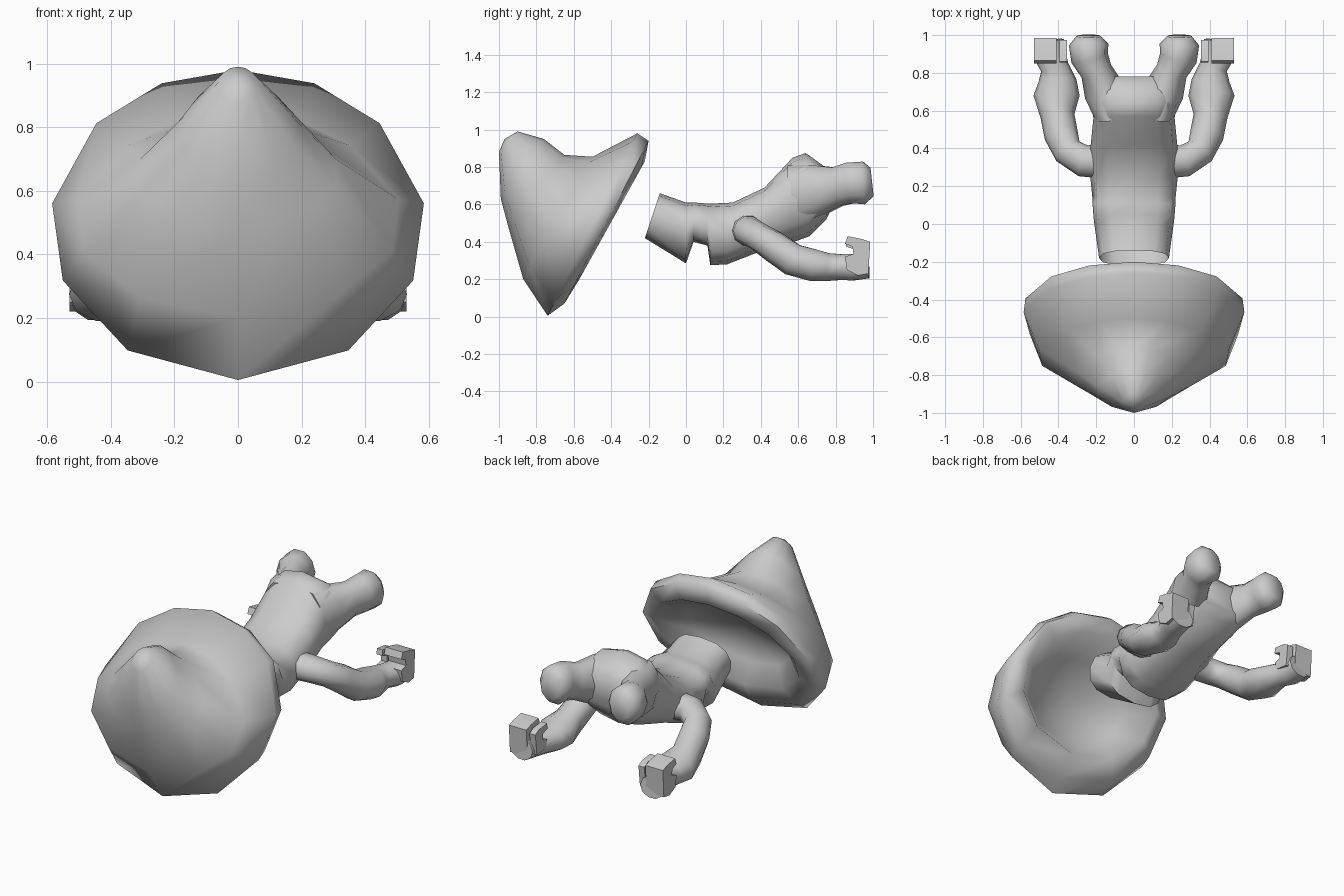
import bpy
import bmesh
from math import sin, cos, pi, radians
from mathutils import Vector

if "Cube" in bpy.data.objects:
    bpy.data.objects.remove(bpy.data.objects["Cube"], do_unlink=True)

GREY = (0.6, 0.6, 0.6, 1)
mat = bpy.data.materials.new("plain_grey")
mat.use_nodes = True
mat.diffuse_color = GREY
mat.node_tree.nodes["Principled BSDF"].inputs["Base Color"].default_value = GREY


def finish(name, bm, angle):
    bmesh.ops.recalc_face_normals(bm, faces=bm.faces)
    mesh = bpy.data.meshes.new(name)
    bm.to_mesh(mesh)
    bm.free()
    mesh.materials.append(mat)
    obj = bpy.data.objects.new(name, mesh)
    bpy.context.collection.objects.link(obj)
    bpy.ops.object.select_all(action='DESELECT')
    obj.select_set(True)
    bpy.context.view_layer.objects.active = obj
    bpy.ops.object.shade_smooth_by_angle(angle=radians(angle))
    return obj


def loft(name, rings, start="flat", end="flat", angle=70):
    """Skin a row of rings; each end is flat, open, or drawn to a point."""
    bm = bmesh.new()
    loops = [[bm.verts.new(p) for p in ring] for ring in rings]
    n = len(loops[0])
    for a, b in zip(loops, loops[1:]):
        for i in range(n):
            j = (i + 1) % n
            bm.faces.new((a[i], a[j], b[j], b[i]))
    for loop, tip in ((loops[0], start), (loops[-1], end)):
        if tip == "flat":
            bm.faces.new(loop)
        elif tip != "open":
            v = bm.verts.new(tip)
            for i in range(n):
                bm.faces.new((loop[i], loop[(i + 1) % n], v))
    return finish(name, bm, angle)


def slant_ring(top_y, top_z, low_y, low_z, width, angles, egg=0.0, power=1.0):
    """Oval ring spanning a top and a bottom point.
    egg narrows the upper half; power < 1 squares the oval."""
    pts = []
    for deg in angles:
        c, s = cos(radians(deg)), sin(radians(deg))
        k = abs(c) ** power * (1 if c > 0 else -1)
        x = width * abs(s) ** power * (1 if s > 0 else -1) * (1 - egg * max(c, 0))
        pts.append((x, (top_y + low_y) / 2 + k * (top_y - low_y) / 2,
                    (top_z + low_z) / 2 + k * (top_z - low_z) / 2))
    return pts


def limb(name, path, side, sides=10):
    """Tube along points of (x, y, z, width radius, height radius)."""
    rings = []
    pts = [Vector((p[0] * side, p[1], p[2])) for p in path]
    for i, p in enumerate(pts):
        tangent = (pts[min(i + 1, len(pts) - 1)] - pts[max(i - 1, 0)]).normalized()
        across = tangent.cross(Vector((0, 0, 1))).normalized()
        up = across.cross(tangent)
        rings.append([p + across * path[i][3] * cos(2 * pi * k / sides)
                      + up * path[i][4] * sin(2 * pi * k / sides) for k in range(sides)])
    return loft(name, rings)


def slab(name, profile, x0, x1, side):
    """Side profile in y, z extruded across x."""
    bm = bmesh.new()
    face = bm.faces.new([bm.verts.new((x0 * side, y, z)) for y, z in profile])
    out = bmesh.ops.extrude_face_region(bm, geom=[face])["geom"]
    verts = [g for g in out if isinstance(g, bmesh.types.BMVert)]
    bmesh.ops.translate(bm, verts=verts, vec=((x1 - x0) * side, 0, 0))
    return finish(name, bm, 50)


# Hat: narrow crown, swept brim, rolled lip, shallow hollow underside
half = [0, 24, 49, 82, 111, 144, 180]
around = half + [360 - a for a in half[-2:0:-1]]
hat_rings = [
    (-0.90, 0.99, -1.00, 0.88, 0.06, 0),
    (-0.76, 0.95, -0.99, 0.63, 0.20, 0.25),
    (-0.65, 0.865, -0.95, 0.48, 0.33, 0.42),
    (-0.50, 0.855, -0.87, 0.20, 0.52, 0.15),
    (-0.26, 0.98, -0.74, 0.005, 0.59, 0),
    (-0.20, 0.94, -0.65, 0.07, 0.58, 0),
    (-0.22, 0.83, -0.57, 0.20, 0.49, 0),
    (-0.40, 0.73, -0.65, 0.31, 0.34, 0),
]
loft("hat", [slant_ring(*r[:5], around, r[5]) for r in hat_rings],
     (0, -0.97, 0.95), (0, -0.59, 0.54))

# Torso: open slanted collar, notched underside, raised chest
even = [30 * i for i in range(12)]
torso_rings = [
    (-0.14, 0.66, -0.22, 0.42, 0.185),
    (0.00, 0.61, 0.00, 0.285, 0.21),
    (0.05, 0.61, 0.04, 0.40, 0.215),
    (0.11, 0.605, 0.115, 0.38, 0.22),
    (0.14, 0.605, 0.13, 0.275, 0.22),
    (0.25, 0.61, 0.22, 0.28, 0.23),
    (0.42, 0.69, 0.40, 0.35, 0.23),
    (0.57, 0.85, 0.55, 0.39, 0.215),
    (0.64, 0.875, 0.66, 0.43, 0.225),
    (0.73, 0.81, 0.75, 0.52, 0.24),
    (0.78, 0.76, 0.78, 0.58, 0.22),
]
loft("torso", [slant_ring(*r, even, power=0.8) for r in torso_rings], start="open")

stub_path = [
    (0.12, 0.58, 0.65, 0.09, 0.17),
    (0.155, 0.70, 0.675, 0.11, 0.145),
    (0.20, 0.81, 0.695, 0.085, 0.11),
    (0.235, 0.88, 0.715, 0.10, 0.115),
    (0.24, 0.95, 0.715, 0.105, 0.12),
    (0.24, 0.995, 0.72, 0.065, 0.08),
]
# Arm runs from the shoulder through the elbow into a rounded palm
arm_path = [
    (0.16, 0.33, 0.46, 0.09, 0.085),
    (0.27, 0.335, 0.46, 0.085, 0.08),
    (0.35, 0.385, 0.43, 0.08, 0.075),
    (0.385, 0.47, 0.375, 0.09, 0.085),
    (0.405, 0.57, 0.305, 0.09, 0.09),
    (0.41, 0.68, 0.275, 0.122, 0.09),
    (0.405, 0.76, 0.265, 0.10, 0.078),
    (0.42, 0.83, 0.265, 0.075, 0.072),
    (0.445, 0.89, 0.265, 0.085, 0.075),
    (0.45, 0.975, 0.27, 0.08, 0.068),
]
# Curled finger profiles with tips bent back over the palm
curl = [(0.86, 0.25), (0.92, 0.22), (0.975, 0.23), (0.985, 0.40), (0.94, 0.415),
        (0.865, 0.43), (0.85, 0.39), (0.89, 0.375), (0.895, 0.335), (0.85, 0.32)]
thumb = [(0.87, 0.26), (0.96, 0.25), (0.975, 0.38), (0.94, 0.40),
         (0.86, 0.41), (0.855, 0.375), (0.90, 0.36), (0.90, 0.32), (0.86, 0.31)]

for side, word in ((1, "left"), (-1, "right")):
    limb(word + "_rear_stub", stub_path, side)
    limb(word + "_arm", arm_path, side)
    slab(word + "_fingers", curl, 0.41, 0.53, side)
    slab(word + "_thumb", thumb, 0.355, 0.395, side)
